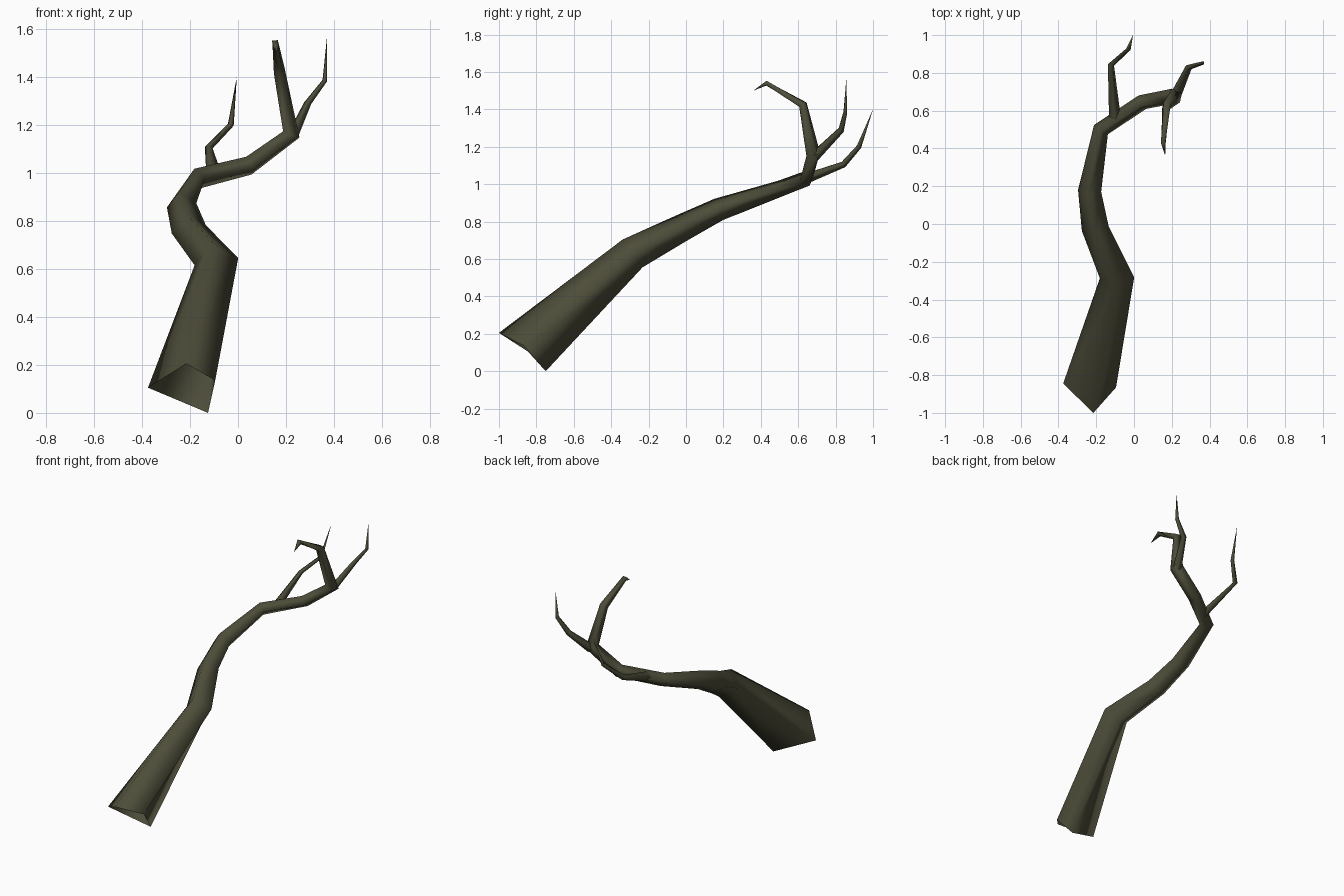
import bpy, bmesh
from mathutils import Vector

if "Cube" in bpy.data.objects:
    bpy.data.objects.remove(bpy.data.objects["Cube"])

bark = bpy.data.materials.new("dark olive bark")
bark.diffuse_color = (0.075, 0.074, 0.042, 1)
bark.use_nodes = True
bark.node_tree.nodes["Principled BSDF"].inputs["Base Color"].default_value = bark.diffuse_color


def sweep(name, path, first_ring=None):
    """Four-sided tapering tube through (x, y, z, radius); radius 0 makes a point."""
    pts = [Vector(p[:3]) for p in path]
    dirs = [(b - a).normalized() for a, b in zip(pts, pts[1:])]
    side = dirs[0].cross(Vector((0, 0, 1))).normalized()
    bm = bmesh.new()
    rings = []
    for i, p in enumerate(pts):
        t = (dirs[max(i - 1, 0)] + dirs[min(i, len(dirs) - 1)]).normalized()
        side = (side - t * side.dot(t)).normalized()
        up = side.cross(t)
        r = path[i][3]
        if i == 0 and first_ring:
            ring = [bm.verts.new(v) for v in first_ring]
        elif r == 0:
            ring = [bm.verts.new(p)] * 4
        else:
            ring = [bm.verts.new(p + d * r) for d in (-side, up, side, -up)]
        rings.append(ring)
    for a, b in zip(rings, rings[1:]):
        for k in range(4):
            n = (k + 1) % 4
            quad = [a[k], a[n], b[n], b[k]]
            bm.faces.new(list(dict.fromkeys(quad)))
    for f in bm.faces:
        f.smooth = True
    bmesh.ops.recalc_face_normals(bm, faces=bm.faces[:])
    # make sure the open tube faces outwards
    f = min(bm.faces, key=lambda f: (f.calc_center_median() - pts[0]).length)
    axis_pt = (pts[0] + pts[1]) / 2
    if f.normal.dot(f.calc_center_median() - axis_pt) < 0:
        bmesh.ops.reverse_faces(bm, faces=bm.faces[:])
    me = bpy.data.meshes.new(name)
    bm.to_mesh(me)
    bm.free()
    me.materials.append(bark)
    ob = bpy.data.objects.new(name, me)
    bpy.context.collection.objects.link(ob)
    return ob


# main limb: thick, broken-off open base, winding up to the hooked twig
sweep("main_branch", [
    (-0.21, -0.87, 0.11, 0.16),
    (-0.09, -0.285, 0.63, 0.092),
    (-0.205, -0.025, 0.765, 0.074),
    (-0.235, 0.175, 0.865, 0.062),
    (-0.175, 0.50, 0.975, 0.044),
    (0.045, 0.645, 1.03, 0.042),
    (0.222, 0.68, 1.16, 0.043),
    (0.172, 0.625, 1.425, 0.027),
    (0.155, 0.43, 1.54, 0.017),
    (0.165, 0.36, 1.50, 0),
], first_ring=[(-0.375, -0.845, 0.105), (-0.215, -1.0, 0.205),
               (-0.095, -0.865, 0.135), (-0.125, -0.75, 0.0)])

# right twig, splitting off at the upper elbow
sweep("right_twig", [
    (0.225, 0.69, 1.15, 0.028),
    (0.29, 0.83, 1.29, 0.018),
    (0.362, 0.852, 1.385, 0.012),
    (0.37, 0.857, 1.56, 0),
])

# back twig, splitting off lower down
sweep("back_twig", [
    (-0.10, 0.55, 0.995, 0.032),
    (-0.122, 0.842, 1.105, 0.017),
    (-0.03, 0.925, 1.2, 0.013),
    (-0.005, 1.0, 1.4, 0),
])
